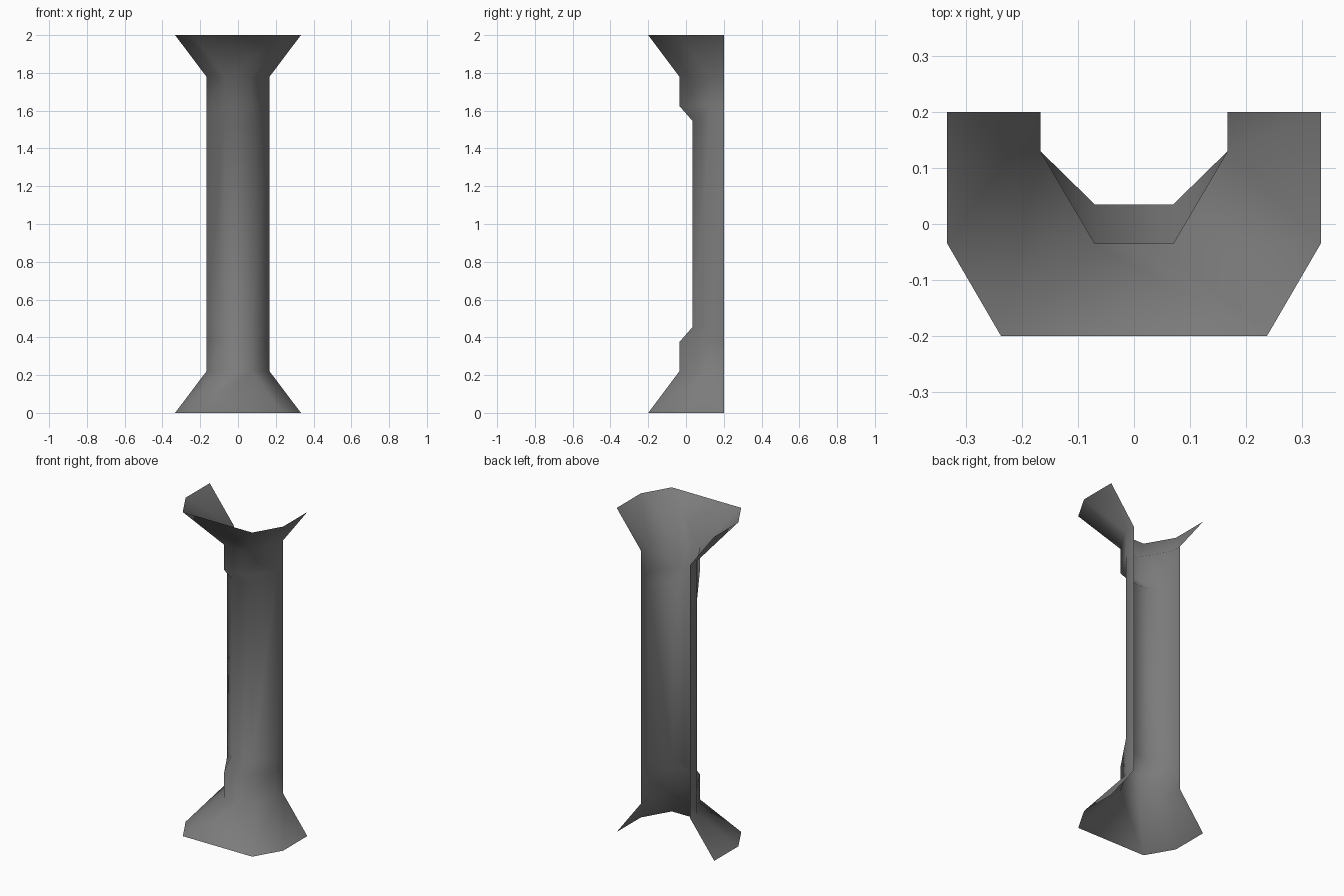
import bpy
import bmesh

cube = bpy.data.objects.get("Cube")
if cube:
    bpy.data.objects.remove(cube, do_unlink=True)

# Plain grey finish
grey = bpy.data.materials.new("stone_grey")
grey.use_nodes = True
colour = (0.2, 0.2, 0.2, 1.0)
grey.diffuse_color = colour
grey.node_tree.nodes["Principled BSDF"].inputs["Base Color"].default_value = colour

HEIGHT = 2.0
BACK = 0.2

# Lower half levels: height, side half width, side corner y, front half width, front y
levels = [
    (0.0, 0.333, -0.035, 0.237, -0.2),    # flared foot
    (0.22, 0.167, 0.13, 0.07, -0.035),    # top of the flare
    (0.375, 0.167, 0.13, 0.07, -0.035),   # collar
    (0.455, 0.167, 0.13, 0.07, 0.035),    # recessed shaft
]
# The upper half mirrors the lower half
levels += [(HEIGHT - lv[0], *lv[1:]) for lv in reversed(levels)]


def section(z, side, corner_y, front, front_y):
    """Open outline, running from the right back edge round the front to the left."""
    half = [(side, BACK), (side, corner_y), (front, front_y)]
    outline = [(-x, y) for x, y in half] + list(reversed(half))
    return [(x, y, z) for x, y in outline]


# Half column shell, open at the back and at both ends
bm = bmesh.new()
rings = [[bm.verts.new(p) for p in section(*lv)] for lv in levels]
for low, high in zip(rings, rings[1:]):
    for i in range(len(low) - 1):
        face = bm.faces.new((low[i], low[i + 1], high[i + 1], high[i]))
        face.smooth = True

mesh = bpy.data.meshes.new("half_column")
bm.to_mesh(mesh)
bm.free()
mesh.materials.append(grey)
column = bpy.data.objects.new("half_column", mesh)
bpy.context.collection.objects.link(column)
